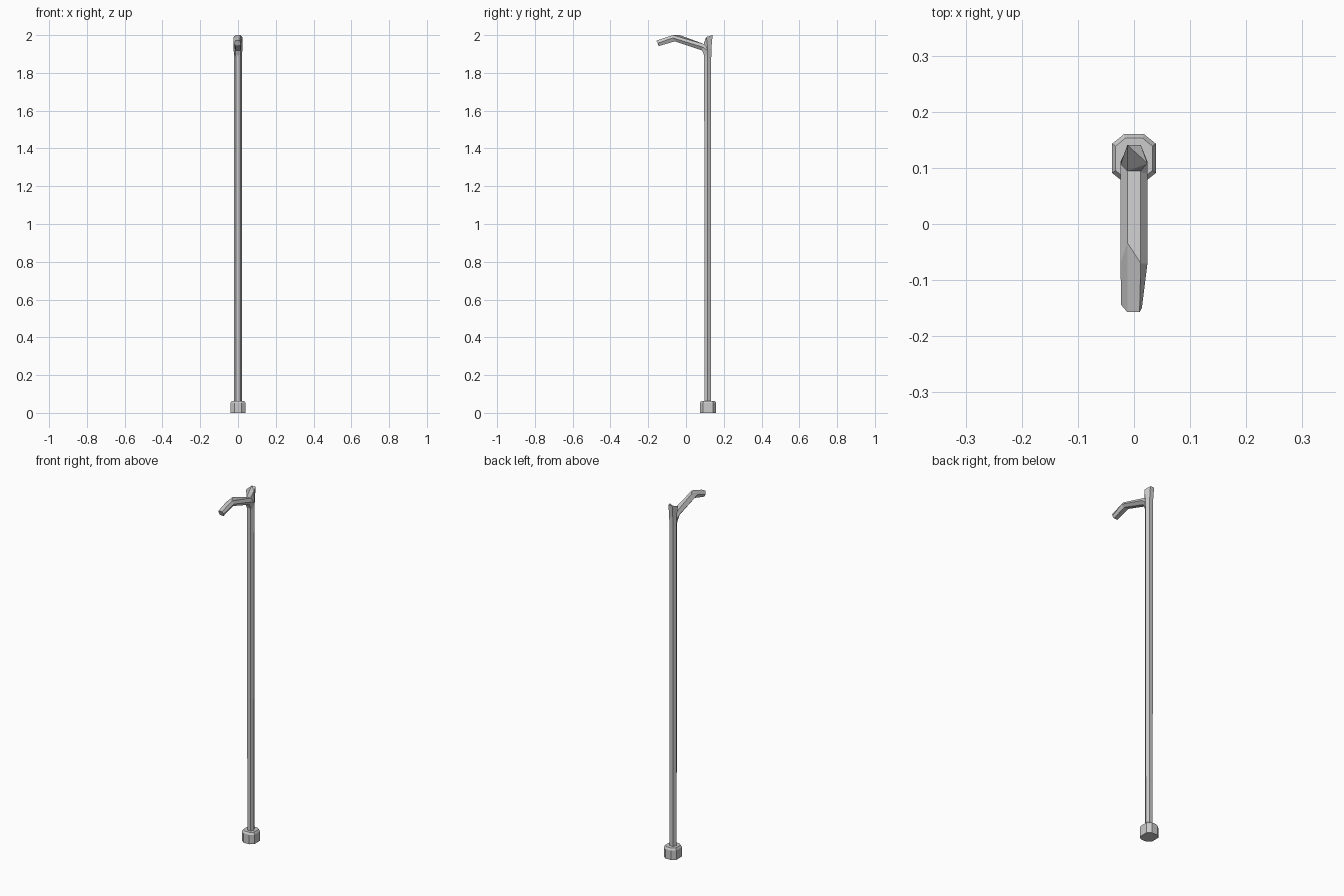
import bpy, bmesh, math
from mathutils import Vector

if "Cube" in bpy.data.objects:
    bpy.data.objects.remove(bpy.data.objects["Cube"])


def loft(name, rings):
    """Skin a stack of equal-length vertex rings and cap both ends."""
    bm = bmesh.new()
    rows = [[bm.verts.new(Vector(p)) for p in r] for r in rings]
    for a, b in zip(rows, rows[1:]):
        n = len(a)
        for i in range(n):
            j = (i + 1) % n
            bm.faces.new((a[i], a[j], b[j], b[i]))
    bm.faces.new(rows[0][::-1])
    cap = bm.faces.new(rows[-1])
    bmesh.ops.triangulate(bm, faces=[cap])
    bmesh.ops.recalc_face_normals(bm, faces=bm.faces)
    me = bpy.data.meshes.new(name)
    bm.to_mesh(me)
    bm.free()
    ob = bpy.data.objects.new(name, me)
    bpy.context.collection.objects.link(ob)
    return ob


CY = 0.115  # y position of the pole axis


def hex_ring(r, z, cy=CY):
    return [(r * math.cos(math.radians(60 * i)), cy + r * math.sin(math.radians(60 * i)), z)
            for i in range(6)]


def oct_ring(s, z):
    pts = [(.039, -.026), (.039, .026), (.018, .043), (-.018, .043),
           (-.039, .026), (-.039, -.026), (-.018, -.043), (.018, -.043)]
    return [(x * s, .117 + y * s, z) for x, y in pts]


# rubber foot
loft("foot", [oct_ring(1, 0), oct_ring(1, .053), oct_ring(.84, .064)])

# pole, flaring at the top into a scooped end
scoop = [(.024, .108, 1.99), (.012, .141, 2.0), (-.012, .141, 2.0),
         (-.024, .106, 1.988), (-.012, .094, 1.952), (.012, .094, 1.952)]
loft("pole", [hex_ring(.02, .05), hex_ring(.0215, 1.88), hex_ring(.0225, 1.93), scoop])


# bent handle reaching forward: each ring is top, side, bottom of a hexagon
def section(top, mid, bottom):
    return [(.012, *top), (.024, *mid), (.012, *bottom),
            (-.012, *bottom), (-.024, *mid), (-.012, *top)]


root = section((.112, 1.95), (.112, 1.92), (.106, 1.87))
neck = section((.092, 1.954), (.09, 1.936), (.085, 1.919))
bend = section((-.07, 2.0), (-.07, 1.985), (-.06, 1.967))
bend[5] = (-.012, -.033, 2.0)
tip = [(.01, -.157, 1.971), (.014, -.15, 1.957), (.01, -.144, 1.942),
       (-.012, -.144, 1.942), (-.023, -.144, 1.957), (-.012, -.157, 1.971)]
loft("handle", [root, neck, bend, tip])
